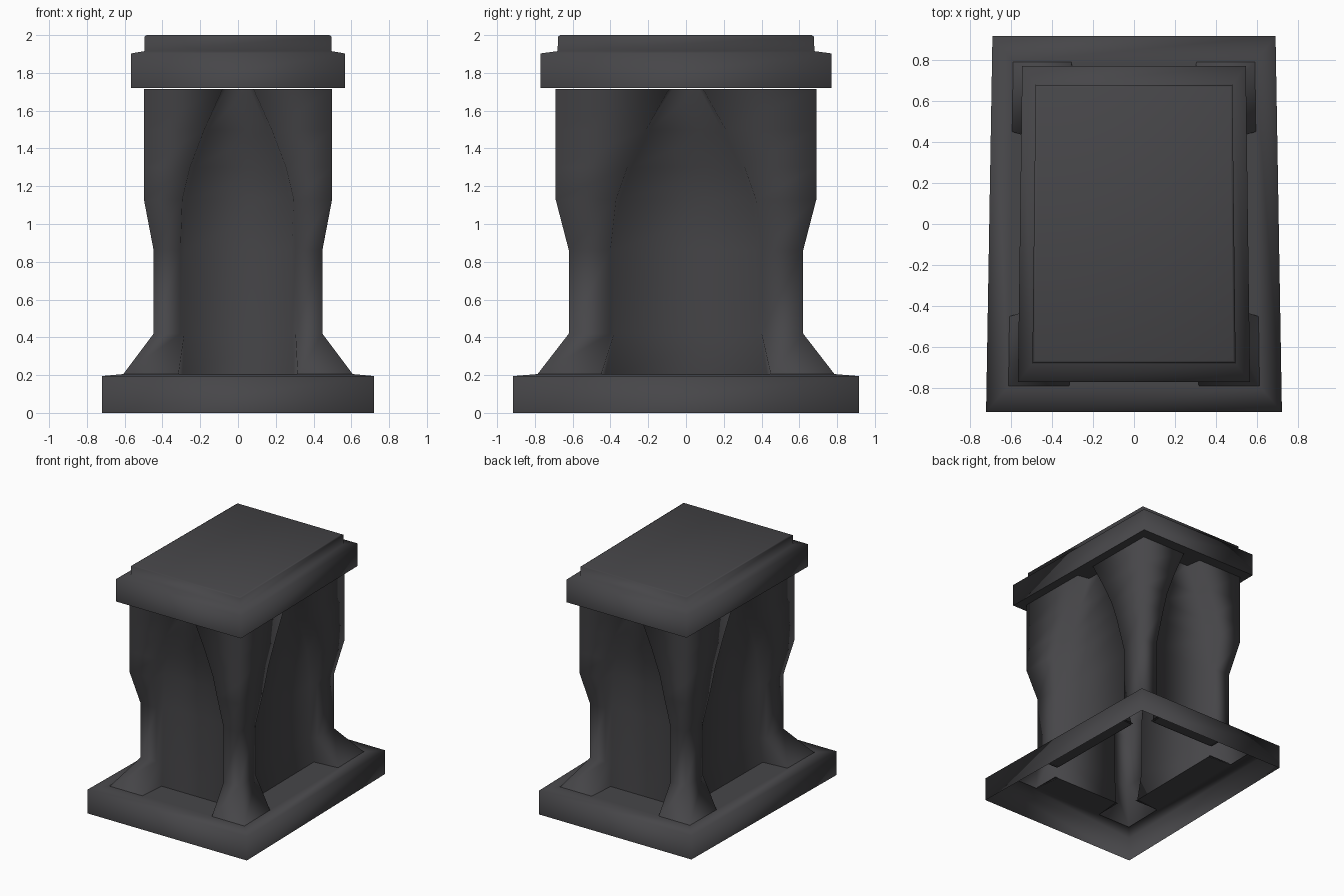
import bpy

if "Cube" in bpy.data.objects:
    bpy.data.objects.remove(bpy.data.objects["Cube"])

# one dark stone colour
stone = bpy.data.materials.new("dark_grey_stone")
stone.diffuse_color = (0.062, 0.061, 0.066, 1)
stone.use_nodes = True
stone.node_tree.nodes["Principled BSDF"].inputs["Base Color"].default_value = stone.diffuse_color


def make(name, verts, faces, smooth=True):
    # every part narrows slightly towards the back
    pts = [(x * (1 - 0.024 * y), y, z) for x, y, z in verts]
    me = bpy.data.meshes.new(name)
    me.from_pydata(pts, [], faces)
    me.materials.append(stone)
    for p in me.polygons:
        p.use_smooth = smooth
    me.update()
    ob = bpy.data.objects.new(name, me)
    bpy.context.collection.objects.link(ob)
    return ob


def loft(name, rings, cap_top=False):
    n = len(rings[0])
    verts = [v for r in rings for v in r]
    faces = []
    for k in range(len(rings) - 1):
        a, b = k * n, (k + 1) * n
        for i in range(n):
            j = (i + 1) % n
            faces.append((a + i, a + j, b + j, b + i))
    if cap_top:
        faces.append(tuple(range((len(rings) - 1) * n, len(rings) * n)))
    return make(name, verts, faces)


def rect(hx, hy, z):
    return [(-hx, -hy, z), (hx, -hy, z), (hx, hy, z), (-hx, hy, z)]


# base slab, open underneath
loft("base", [rect(.705, .915, 0), rect(.705, .915, .195), rect(.60, .79, .205)])

# shaft: corner pillars around recessed arched panels
PANEL_X, PANEL_Y, SLANT = .39, .565, .02


def shaft_ring(z, hx, hy, px, py):
    s = SLANT
    half = [(-hx, -hy), (-px, -hy), (-px + s, -PANEL_Y), (px - s, -PANEL_Y), (px, -hy),
            (hx, -hy), (hx, -py), (PANEL_X, -py + s), (PANEL_X, py - s), (hx, py)]
    return [(x, y, z) for x, y in half] + [(-x, -y, z) for x, y in half]


rows = [(.20, .60, .79, .31, .45),
        (.42, .44, .62, .30, .40),
        (.86, .44, .62, .30, .40),
        (1.13, .49, .69, .29, .37),
        (1.30, .49, .69, .25, .31),
        (1.50, .49, .69, .175, .21),
        (1.715, .49, .69, .08, .09)]
loft("shaft", [shaft_ring(*r) for r in rows])

# flat sills at the foot of each recessed panel
for s in (-1, 1):
    ys, xs = sorted((s * PANEL_Y, s * .79)), sorted((s * PANEL_X, s * .60))
    for name, x, y in (("sill_long", (-.31, .31), ys), ("sill_side", xs, (-.45, .45))):
        make(name, [(x[0], y[0], .203), (x[1], y[0], .203),
                    (x[1], y[1], .203), (x[0], y[1], .203)], [(0, 1, 2, 3)], False)

# stepped cap with flat underside
loft("cap", [rect(.555, .77, 1.72), rect(.555, .77, 1.903), rect(.487, .68, 1.915),
             rect(.487, .677, 1.993), rect(.475, .665, 2.0)], cap_top=True)
make("cap_underside", rect(.555, .77, 1.72), [(3, 2, 1, 0)], False)
